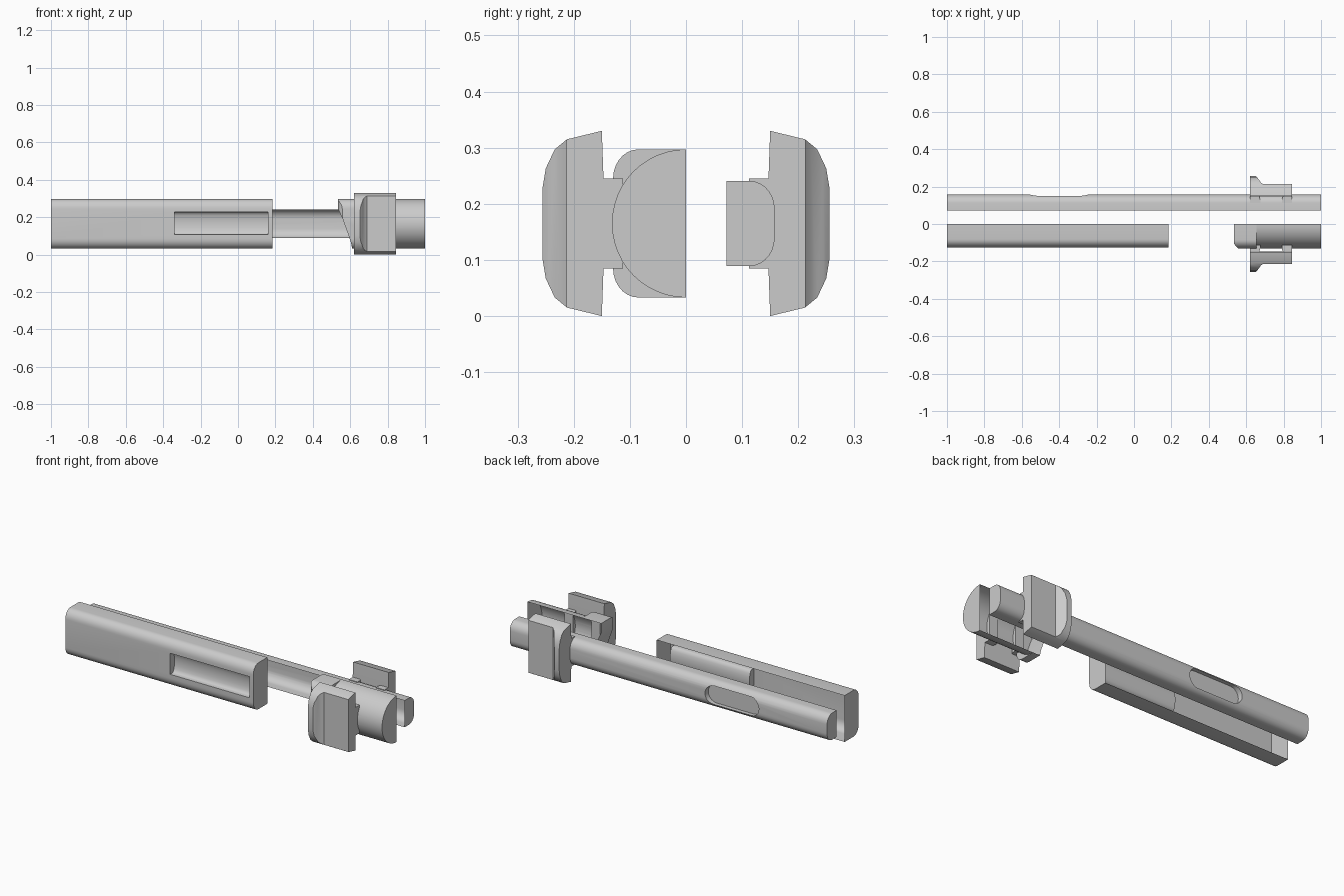
import bpy, bmesh, math
from mathutils import Vector

if "Cube" in bpy.data.objects:
    bpy.data.objects.remove(bpy.data.objects["Cube"])

ZC = 0.165  # common centre line height


def prism(name, pts, axis, a, b):
    """Extrude a 2D profile along an axis: x -> (y,z), y -> (x,z), z -> (x,y)."""
    place = {'x': lambda p, t: (t, p[0], p[1]),
             'y': lambda p, t: (p[0], t, p[1]),
             'z': lambda p, t: (p[0], p[1], t)}[axis]
    bm = bmesh.new()
    face = bm.faces.new([bm.verts.new(place(p, a)) for p in pts])
    ext = bmesh.ops.extrude_face_region(bm, geom=[face])
    verts = [v for v in ext['geom'] if isinstance(v, bmesh.types.BMVert)]
    bmesh.ops.translate(bm, verts=verts, vec=Vector(place((0, 0), b - a)))
    bmesh.ops.recalc_face_normals(bm, faces=bm.faces)
    me = bpy.data.meshes.new(name)
    bm.to_mesh(me)
    bm.free()
    ob = bpy.data.objects.new(name, me)
    bpy.context.collection.objects.link(ob)
    return ob


def boolean(ob, other, op):
    """Apply a boolean and remove the helper."""
    mod = ob.modifiers.new('cut', 'BOOLEAN')
    mod.object, mod.operation, mod.solver = other, op, 'EXACT'
    bpy.context.view_layer.objects.active = ob
    bpy.ops.object.modifier_apply(modifier=mod.name)
    bpy.data.objects.remove(other)


def open_side(ob, y):
    """Remove the flat faces lying at y, leaving an open shell."""
    bm = bmesh.new()
    bm.from_mesh(ob.data)
    flat = [f for f in bm.faces if all(abs(v.co.y - y) < 1e-4 for v in f.verts)]
    bmesh.ops.delete(bm, geom=flat, context='FACES')
    bm.to_mesh(ob.data)
    bm.free()


def smooth(ob):
    bpy.ops.object.select_all(action='DESELECT')
    ob.select_set(True)
    bpy.context.view_layer.objects.active = ob
    bpy.ops.object.shade_smooth_by_angle(angle=math.radians(35))


def d_section(flat, outer, half, ry, rz, n=7):
    """Flat on one side, two elliptical corners on the outer side, in (y,z)."""
    s = 1 if outer > flat else -1
    top = [(outer - s * ry * (1 - math.sin(t)), half - rz + rz * math.cos(t))
           for t in [math.pi / 2 * i / n for i in range(n + 1)]]
    up = [(flat, half)] + top
    low = [(y, -z) for y, z in reversed(up)]
    return [(y, z + ZC) for y, z in up + low]


def stadium(x0, x1, r, n=10):
    pts = []
    for cx, start in ((x1 - r, -math.pi / 2), (x0 + r, math.pi / 2)):
        pts += [(cx + r * math.cos(start + math.pi * i / n),
                 ZC + r * math.sin(start + math.pi * i / n)) for i in range(n + 1)]
    return pts


# Long back rail: open shell with a rounded pocket outside
rail = prism('long_rail', d_section(0.072, 0.158, 0.076, 0.045, 0.05), 'x', -1, 1)
boolean(rail, prism('pocket', stadium(-0.57, -0.23, 0.053), 'y', 0.128, 0.2), 'DIFFERENCE')
open_side(rail, 0.072)
smooth(rail)

# Front housing: open shell with a shallow concave window outside
housing = prism('housing', d_section(0, -0.126, 0.132, 0.045, 0.052), 'x', -1, 0.185)
window = [(-0.2, 0.108), (-0.105, 0.108)]
window += [(-0.105 + 0.02 * math.sin(math.pi * i / 8), 0.168 - 0.06 * math.cos(math.pi * i / 8))
           for i in range(1, 8)]
window += [(-0.105, 0.228), (-0.2, 0.228)]
boolean(housing, prism('window', window, 'x', -0.34, 0.16), 'DIFFERENCE')
open_side(housing, 0)
smooth(housing)

# Flange of the plug, with a slanted left end
plug = prism('half_round_plug', d_section(0, -0.13, 0.132, 0.045, 0.052), 'x', 0.5, 0.655)
boolean(plug, prism('side', [(0.535, 0.32), (0.535, 0.245), (0.56, 0.19), (0.585, 0.12),
                             (0.605, 0.06), (0.615, 0.01), (0.68, 0.01), (0.68, 0.32)],
                    'y', -0.3, 0.1), 'INTERSECT')
boolean(plug, prism('corner', [(0.5, -0.105), (0.535, -0.105), (0.545, -0.12),
                               (0.57, -0.14), (0.5, -0.14)], 'z', -0.1, 0.5), 'DIFFERENCE')
# Half-round body of the plug, joined to the flange and opened at the back
arc = [math.pi * i / 24 for i in range(25)]
boolean(plug, prism('body', [(-0.132 * math.sin(t), ZC + 0.132 * math.cos(t))
                             for t in arc], 'x', 0.64, 1), 'UNION')
open_side(plug, 0)
smooth(plug)

# Two mirrored clips: top outline intersected with the end outline
half = [(0.147, 0.08), (0.15, 0.165), (0.212, 0.15), (0.234, 0.132),
        (0.25, 0.098), (0.256, 0.062)]
outline = [(0.62, 0.14), (0.845, 0.14), (0.845, 0.213), (0.69, 0.213),
           (0.678, 0.222), (0.662, 0.245), (0.65, 0.257), (0.62, 0.257)]
leg = [(0.0, 0.112), (0.055, 0.112), (0.055, 0.132), (0.048, 0.15), (0.0, 0.15)]
for s, side in ((-1, 'front'), (1, 'back')):
    ends = [(s * y, ZC + h) for y, h in half] + [(s * y, ZC - h) for y, h in reversed(half)]
    clip = prism(side + '_clip', ends, 'x', 0.5, 0.95)
    boolean(clip, prism('plan', [(x, s * y) for x, y in outline], 'z', -0.1, 0.5), 'INTERSECT')
    smooth(clip)
    # Clip legs
    for i, (x0, d) in enumerate(((0.62, 1), (0.845, -1))):
        prism(f'{side}_clip_leg_{i + 1}', [(x0 + d * x, s * y) for x, y in leg],
              'z', 0.085, 0.245)
